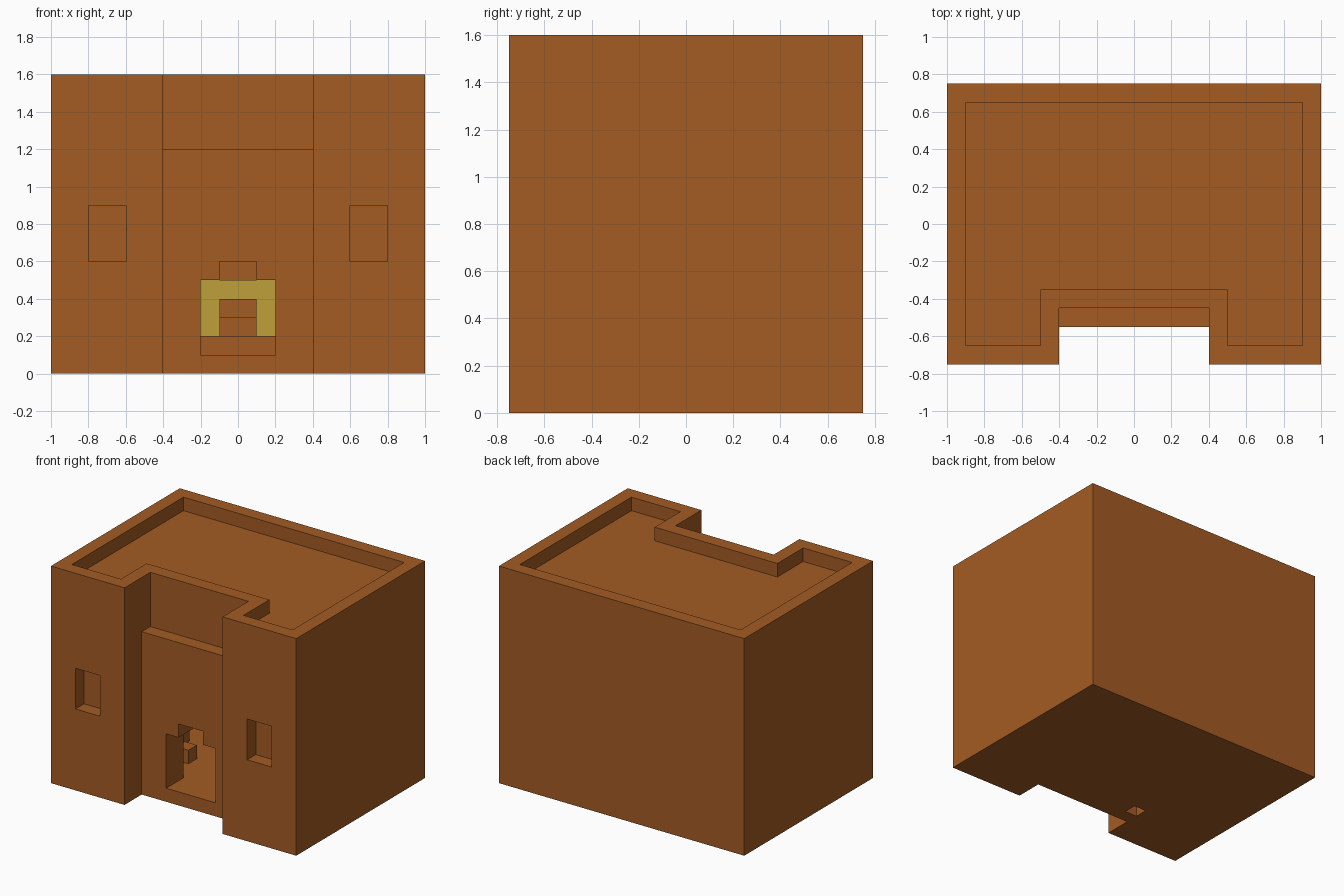
import bpy
import bmesh

cube = bpy.data.objects.get("Cube")
if cube:
    bpy.data.objects.remove(cube, do_unlink=True)


def material(name, rgb):
    m = bpy.data.materials.new(name)
    m.use_nodes = True
    m.diffuse_color = (*rgb, 1)
    m.node_tree.nodes["Principled BSDF"].inputs["Base Color"].default_value = (*rgb, 1)
    return m


clay = material("clay_brown", (0.37, 0.106, 0.017))
gold = material("gold_yellow", (0.52, 0.35, 0.045))


def prism(name, outline, z0, z1, mat=clay):
    """Extrude a flat outline from z0 up to z1."""
    bm = bmesh.new()
    base = bm.faces.new([bm.verts.new((x, y, z0)) for x, y in outline])
    top = bmesh.ops.extrude_face_region(bm, geom=[base])["geom"]
    bmesh.ops.translate(bm, vec=(0, 0, z1 - z0),
                        verts=[v for v in top if isinstance(v, bmesh.types.BMVert)])
    bmesh.ops.recalc_face_normals(bm, faces=bm.faces)
    me = bpy.data.meshes.new(name)
    bm.to_mesh(me)
    bm.free()
    me.materials.append(mat)
    ob = bpy.data.objects.new(name, me)
    bpy.context.collection.objects.link(ob)
    return ob


def box(name, x0, x1, y0, y1, z0, z1, mat=clay):
    return prism(name, [(x0, y0), (x1, y0), (x1, y1), (x0, y1)], z0, z1, mat)


def notched(inset):
    """Plan of the house with a notch in the front, moved inwards by inset."""
    x, front, back = 1 - inset, inset - 0.75, 0.75 - inset
    n, notch = 0.4 + inset, inset - 0.45
    return [(-x, front), (-n, front), (-n, notch), (n, notch),
            (n, front), (x, front), (x, back), (-x, back)]


def carve(ob, cutters):
    """Subtract every cutter, bake the result and remove the cutters."""
    for c in cutters:
        c.hide_render = True
        mod = ob.modifiers.new("cut", 'BOOLEAN')
        mod.operation = 'DIFFERENCE'
        mod.solver = 'EXACT'
        mod.object = c
    bpy.context.view_layer.update()
    deps = bpy.context.evaluated_depsgraph_get()
    baked = bpy.data.meshes.new_from_object(ob.evaluated_get(deps))
    ob.modifiers.clear()
    ob.data = baked
    for c in cutters:
        bpy.data.objects.remove(c, do_unlink=True)


def door_cutters():
    return [box("door_cut", -0.2, 0.2, -0.6, -0.3, 0.1, 0.5),
            box("door_top_cut", -0.1, 0.1, -0.6, -0.3, 0.4, 0.6)]


# Main house with sunken roof, hall, windows, doorway and a small floor shaft
house = prism("house_walls", notched(0), 0, 1.6)
cuts = [prism("roof_cut", notched(0.1), 1.5, 1.7),
        box("hall_cut", -0.9, 0.9, -0.35, 0.65, 0.1, 1.4),
        box("shaft_cut", -0.399, -0.3, -0.449, -0.351, -0.1, 0.1)]
for s in (-1, 1):
    cuts.append(box("window_cut", 0.7 * s - 0.1, 0.7 * s + 0.1, -0.8, -0.65, 0.6, 0.9))
carve(house, cuts + door_cutters())

# Thicker lower wall around the doorway, with a ledge on top
porch = box("door_wall", -0.4, 0.4, -0.55, -0.45, 0, 1.2)
carve(porch, door_cutters())

# Platform, high seat and yellow panel at the end of the hall
box("platform", -0.4, 0.4, 0.35, 0.65, 0.1, 0.2)
box("seat_panel", -0.2, 0.2, 0.6, 0.65, 0.2, 0.5, gold)
box("high_seat", -0.1, 0.1, 0.4, 0.5, 0.2, 0.3)
box("high_seat_back", -0.1, 0.1, 0.5, 0.6, 0.2, 0.4)

# Stools along both sides of the hall
for side, s in (("right", -1), ("left", 1)):
    for x, y in ((0.35, -0.1), (0.55, 0.1), (0.6, 0.38)):
        box("stool_" + side, s * x - 0.05, s * x + 0.05, y - 0.05, y + 0.05, 0.1, 0.2)
